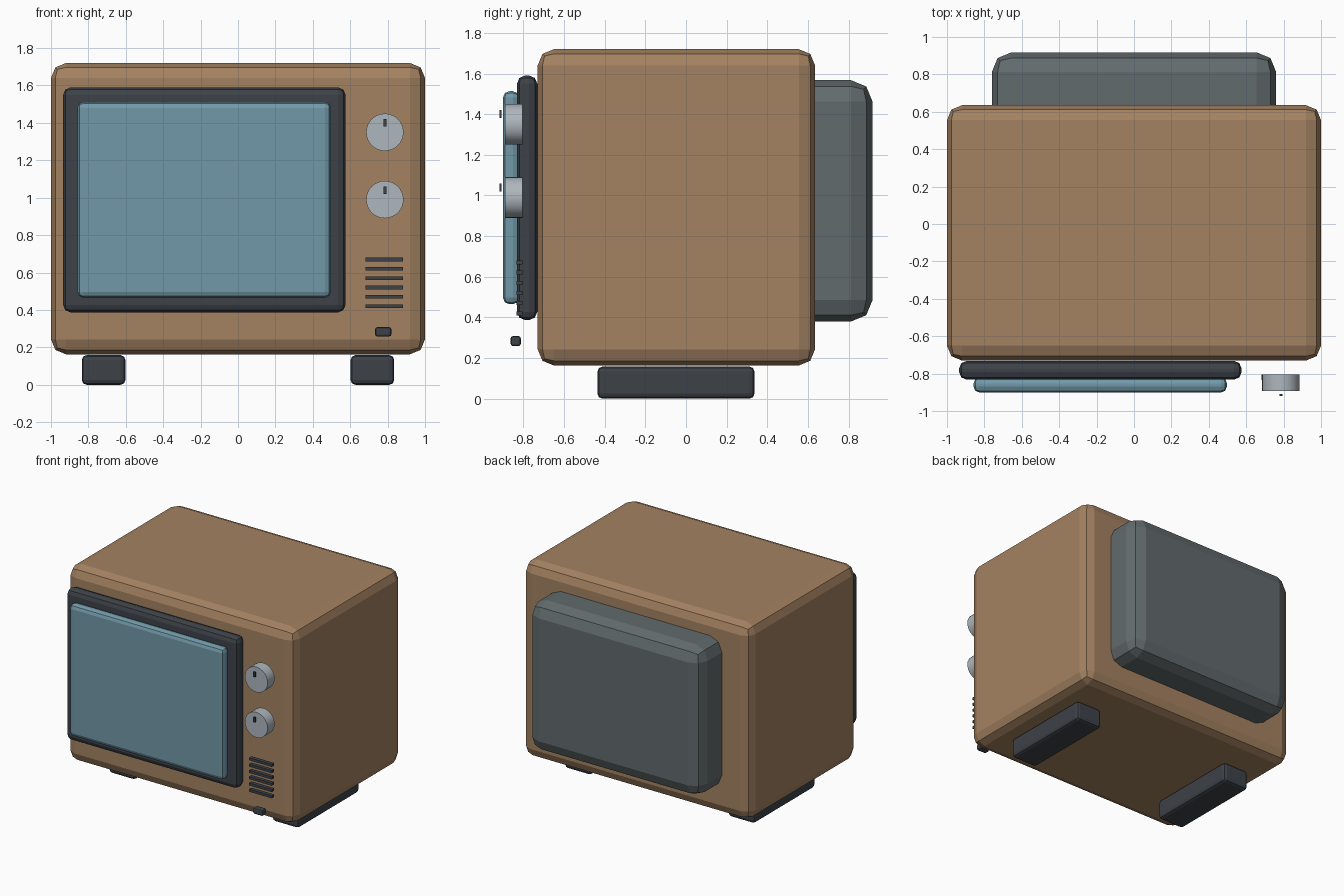
import bpy
import math

cube = bpy.data.objects.get("Cube")
if cube:
    bpy.data.objects.remove(cube, do_unlink=True)


def linear(v):
    v /= 255
    return v / 12.92 if v <= 0.04045 else ((v + 0.055) / 1.055) ** 2.4


def material(name, *rgb):
    colour = tuple(linear(v) for v in rgb) + (1.0,)
    mat = bpy.data.materials.new(name)
    mat.use_nodes = True
    mat.diffuse_color = colour
    mat.node_tree.nodes["Principled BSDF"].inputs["Base Color"].default_value = colour
    return mat


wood = material("warm wood", 164, 130, 97)
dark = material("dark plastic", 61, 66, 72)
grey = material("grey back plastic", 98, 107, 109)
glass = material("blue screen glass", 113, 153, 168)
metal = material("pale metal", 174, 183, 190)


def box(name, xs, ys, zs, mat, bevel=0.0):
    """Box between the given x, y and z limits, with two-step bevelled edges."""
    limits = (xs, ys, zs)
    bpy.ops.mesh.primitive_cube_add(size=1, location=[(a + b) / 2 for a, b in limits])
    obj = bpy.context.object
    obj.name = name
    obj.scale = [b - a for a, b in limits]
    bpy.ops.object.transform_apply(location=False, rotation=False, scale=True)
    obj.data.materials.append(mat)
    if bevel:
        mod = obj.modifiers.new("edge bevel", "BEVEL")
        mod.width = bevel
        mod.segments = 2
    return obj


# Cabinet and the tube housing behind it
box("cabinet", (-1, 1), (-0.73, 0.635), (0.163, 1.72), wood, 0.08)
box("back_housing", (-0.76, 0.76), (0.4, 0.918), (0.38, 1.567), grey, 0.105)

# Screen and its surround
box("screen_frame", (-0.935, 0.575), (-0.832, -0.732), (0.387, 1.59), dark, 0.04)
box("screen", (-0.858, 0.497), (-0.901, -0.82), (0.465, 1.513), glass, 0.032)

# Two dials, each with a small pointer
DIAL_X = 0.785
for label, z in (("upper", 1.35), ("lower", 0.99)):
    bpy.ops.mesh.primitive_cylinder_add(
        vertices=32, radius=0.1, depth=0.088,
        location=(DIAL_X, -0.848, z), rotation=(math.pi / 2, 0, 0))
    dial = bpy.context.object
    dial.name = label + "_dial"
    dial.data.materials.append(metal)
    bpy.ops.object.shade_smooth_by_angle(angle=math.radians(40))
    box(label + "_dial_pointer", (DIAL_X - 0.008, DIAL_X + 0.008),
        (-0.919, -0.908), (z + 0.03, z + 0.07), dark)

# Speaker slats
for i in range(6):
    z = 0.42 + 0.05 * i
    box(f"speaker_slat_{i + 1}", (0.682, 0.882), (-0.835, -0.805), (z - 0.01, z + 0.01), dark)

# Power button
box("power_button", (0.733, 0.82), (-0.863, -0.813), (0.258, 0.308), dark, 0.012)

# Feet
for side, sign in (("left", 1), ("right", -1)):
    inner, outer = sorted((sign * 0.602, sign * 0.835))
    box(side + "_foot", (inner, outer), (-0.436, 0.337), (0, 0.158), dark, 0.025)
